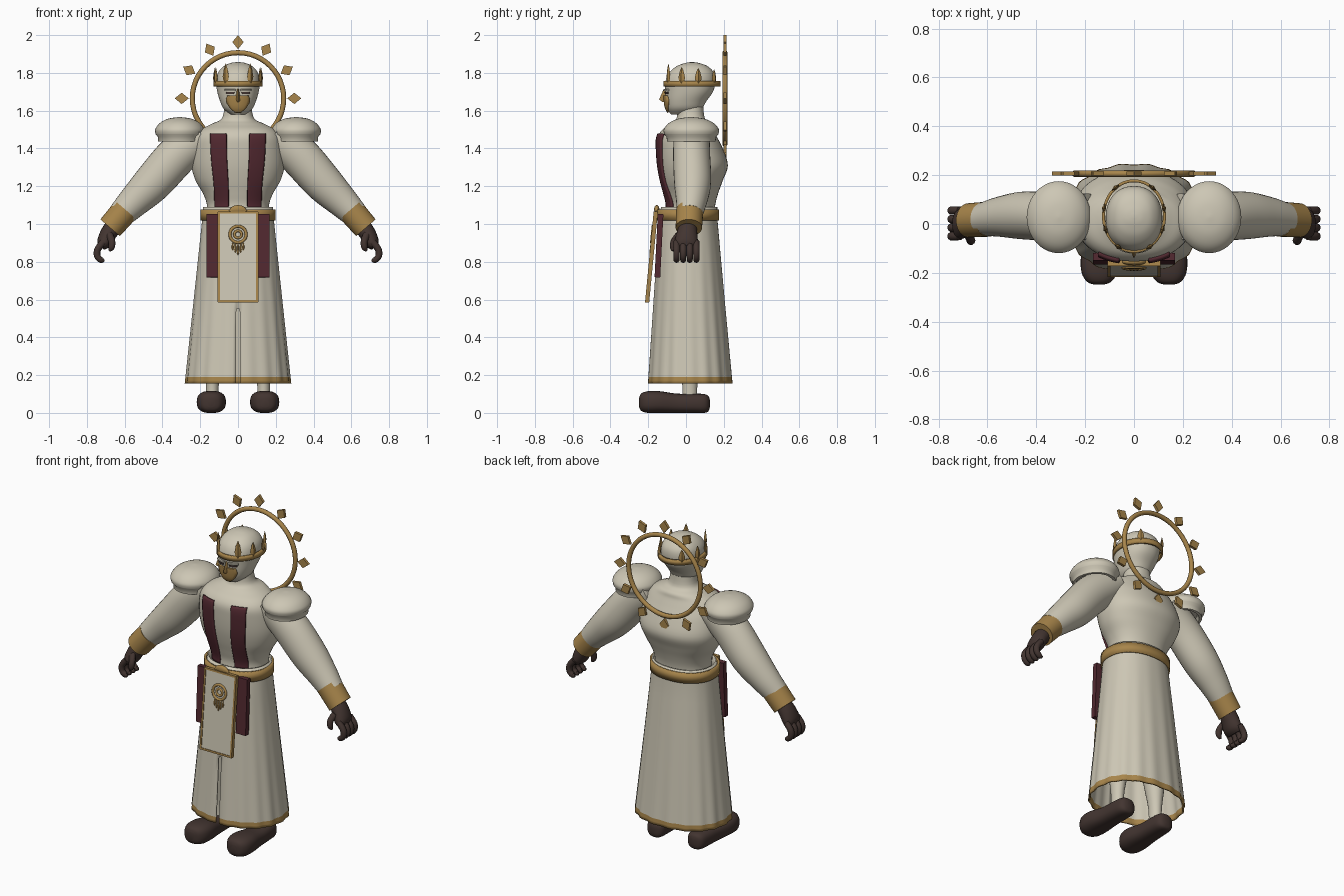
import bpy, bmesh, math
from math import sin, cos, pi, radians, copysign
from mathutils import Vector

cube = bpy.data.objects.get("Cube")
if cube:
    bpy.data.objects.remove(cube, do_unlink=True)


def material(name, rgb):
    m = bpy.data.materials.new(name)
    m.use_nodes = True
    m.diffuse_color = (*rgb, 1)
    m.node_tree.nodes["Principled BSDF"].inputs["Base Color"].default_value = (*rgb, 1)
    return m


CREAM = material("cream cloth", (0.61, 0.57, 0.46))
GOLD = material("dull gold", (0.39, 0.235, 0.07))
MAROON = material("dark maroon", (0.085, 0.022, 0.03))
BROWN = material("dark brown leather", (0.055, 0.035, 0.03))


def finish(ob, mat, mirror=False, angle=40):
    ob.data.materials.append(mat)
    ob.data.shade_smooth()
    ob.data.set_sharp_from_angle(angle=radians(angle))
    if mirror:
        ob.modifiers.new("mirror", 'MIRROR')
    return ob


def loft(name, rings, mat, mirror=False, closed=True, caps=True, keep=None, thick=0):
    """Skin a list of rings; open rows make a sheet."""
    bm = bmesh.new()
    rows = [[bm.verts.new(p) for p in r] for r in rings]
    n = len(rows[0])
    for a, b in zip(rows, rows[1:]):
        for i in range(n if closed else n - 1):
            j = (i + 1) % n
            quad = (a[i], a[j], b[j], b[i])
            mid = sum((v.co for v in quad), Vector()) / 4
            if keep is None or keep(mid):
                bm.faces.new(quad)
    if closed and caps:
        bm.faces.new(rows[0])
        bm.faces.new(rows[-1])
    bmesh.ops.recalc_face_normals(bm, faces=bm.faces)
    me = bpy.data.meshes.new(name)
    bm.to_mesh(me)
    bm.free()
    ob = bpy.data.objects.new(name, me)
    bpy.context.collection.objects.link(ob)
    finish(ob, mat, mirror)
    if thick:
        s = ob.modifiers.new("thickness", 'SOLIDIFY')
        s.thickness, s.offset = thick, 0
    return ob


def smooth(rows, n=5):
    """Catmull-Rom resampling of rows of numbers."""
    out, last = [], len(rows) - 1
    for i in range(last):
        quad = [rows[max(0, min(last, i + d))] for d in (-1, 0, 1, 2)]
        for k in range(n):
            t = k / n
            out.append([0.5 * (2 * b + (c - a) * t + (2 * a - 5 * b + 4 * c - d) * t * t
                               + (3 * b - a - 3 * c + d) * t ** 3) for a, b, c, d in zip(*quad)])
    return out + [list(rows[-1])]


def power(v, p):
    return copysign(abs(v) ** (2 / p), v)


def section(z, rx, yf, yb, p=2.2, n=48, folds=0, depth=0):
    """Horizontal rounded section from front yf to back yb."""
    pts = []
    for i in range(n):
        a = -pi / 2 + (i + 0.5) * 2 * pi / n
        f = 1 + depth * cos(folds * a)
        pts.append((f * rx * power(cos(a), p), (yf + yb) / 2 + f * (yb - yf) / 2 * power(sin(a), p), z))
    return pts


def front(rows, x, z, p=2.2):
    """Front y of a lofted body at x, z."""
    for a, b in zip(rows, rows[1:]):
        if a[0] <= z <= b[0]:
            t = (z - a[0]) / (b[0] - a[0])
            _, rx, yf, yb = [u + (v - u) * t for u, v in zip(a, b)]
            return (yf + yb) / 2 - (yb - yf) / 2 * max(0, 1 - abs(x / rx) ** p) ** (1 / p)
    return 0


def applique(name, body, rows, mat, gap, thick, mirror=False):
    """Plate that follows the front of a body; rows are z, x0, x1."""
    grid = []
    for z, x0, x1 in smooth(rows, 6):
        xs = [x0 + (x1 - x0) * i / 8 for i in range(9)]
        grid.append([(x, front(body, x, z) - gap, z) for x in xs])
    return loft(name, grid, mat, mirror, closed=False, thick=thick)


def tube(name, rows, mat, n=20, steps=5, mirror=True):
    """Tube along rows of x, y, z, in-plane radius, y radius."""
    rows = smooth(rows, steps)
    pts = [Vector(r[:3]) for r in rows]
    rings = []
    for i, r in enumerate(rows):
        t = pts[min(i + 1, len(pts) - 1)] - pts[max(i - 1, 0)]
        side = Vector((0, 1, 0)).cross(t).normalized()
        rings.append([pts[i] + side * r[3] * cos(a) + Vector((0, r[4] * sin(a), 0))
                      for a in (2 * pi * k / n for k in range(n))])
    return loft(name, rings, mat, mirror)


def box(name, loc, size, mat, tilt=0, mirror=False):
    x, y, z = (s / 2 for s in size)
    spin = lambda v: Vector((v[0], v[1] * cos(tilt) - v[2] * sin(tilt), v[1] * sin(tilt) + v[2] * cos(tilt)))
    rings = [[Vector(loc) + spin(v) for v in ((-x, -y, h), (x, -y, h), (x, y, h), (-x, y, h))] for h in (-z, z)]
    return loft(name, rings, mat, mirror)


def torus(name, loc, R, r, mat, tilt=0):
    bpy.ops.mesh.primitive_torus_add(location=loc, rotation=(pi / 2 + tilt, 0, 0), major_radius=R,
                                     minor_radius=r, major_segments=48, minor_segments=10)
    ob = bpy.context.object
    ob.name = name
    return finish(ob, mat, angle=80)


# Torso with neck: z, half width, front, back
body = smooth([(1.03, .17, -.11, .15), (1.10, .165, -.10, .155), (1.16, .185, -.112, .17),
               (1.23, .225, -.13, .195), (1.31, .247, -.145, .222), (1.40, .24, -.152, .195),
               (1.46, .225, -.15, .165), (1.50, .195, -.125, .145), (1.53, .14, -.08, .135),
               (1.56, .085, -.05, .10), (1.64, .07, -.045, .09)])
loft("torso", [section(*r) for r in body], CREAM)
applique("chest_stripe", body, [(1.08, .05, .12), (1.2, .05, .125), (1.35, .058, .14), (1.475, .06, .145)],
         MAROON, .004, .016, True)

# Head and face
skull = smooth([(1.58, .04, -.08, .05), (1.61, .076, -.1, .085), (1.65, .095, -.108, .108),
                (1.70, .11, -.11, .143), (1.75, .116, -.11, .155), (1.80, .106, -.09, .148),
                (1.835, .077, -.05, .115), (1.852, .04, -.005, .07), (1.857, .008, .025, .04)])
loft("head", [section(*r) for r in skull], CREAM)
applique("face_mask", skull, [(1.592, -.012, .012), (1.615, -.04, .04), (1.65, -.06, .06), (1.68, -.055, .055)],
         GOLD, .004, .012)
applique("eye", skull, [(1.688, .022, .06), (1.698, .018, .062)], BROWN, .001, .006, True)
applique("brow", skull, [(1.704, .014, .068), (1.714, .014, .068)], CREAM, .004, .012, True)
loft("nose", [[(-w, -.1, z), (w, -.1, z), (0, y, z)]
              for z, w, y in ((1.645, .016, -.125), (1.66, .018, -.142), (1.715, .009, -.118))], GOLD)

# Crown band with leaf points
loft("crown_band", [section(z, .125, -.113, .177, 2) for z in (1.727, 1.757)], GOLD, caps=False, thick=.012)
for i, (deg, top) in enumerate(((31, 1.85), (68, 1.83), (103, 1.825), (143, 1.82))):
    a = radians(deg)
    cx, cy = .126 * sin(a), .032 - .146 * cos(a)
    rings = []
    for f, w in ((0, .012), (.35, .019), (.7, .012), (1, .001)):
        z = 1.745 + (top - 1.745) * f
        rings.append([(cx + u * w * cos(a) + v * sin(a) * w * .5, cy + u * w * sin(a) - v * cos(a) * w * .5, z)
                      for u, v in ((1, 0), (0, 1), (-1, 0), (0, -1))])
    loft(f"crown_point_{i + 1}", rings, GOLD, True)

# Halo ring with diamond rays
HALO = (0, .206, 1.665)
torus("halo_ring", HALO, .242, .0135, GOLD)
for i in range(12):
    a = i * pi / 6
    out, side = Vector((sin(a), 0, cos(a))), Vector((cos(a), 0, -sin(a)))
    mid = Vector(HALO) + out * .298
    loft(f"halo_ray_{i + 1}", [[mid + out * u * .037 + side * v * .03 + Vector((0, d, 0))
                                for u, v in ((1, 0), (0, 1), (-1, 0), (0, -1))] for d in (-.008, .008)], GOLD)

# Shoulder caps: radius, height
dome = smooth([(.004, 1.566), (.06, 1.558), (.105, 1.535), (.13, 1.502), (.128, 1.475)], 4)
dome += [[.117, 1.462], [.115, 1.436], [.1, 1.436], [.09, 1.46]]
loft("shoulder_cap", [[(.308 + r * cos(a), .028 + 1.12 * r * sin(a), z) for a in (2 * pi * k / 40 for k in range(40))]
                      for r, z in dome], CREAM, True)

# Arms, cuffs and gloves
tube("arm", [(.19, .03, 1.47, .1, .095), (.32, .03, 1.365, .108, .098), (.45, .035, 1.22, .103, .098),
             (.55, .03, 1.12, .085, .082), (.62, .02, 1.05, .07, .068)], CREAM, 32)
tube("cuff", [(.595, .02, 1.075, .072, .072), (.677, .015, .98, .068, .07)], GOLD, 32, 1)
tube("palm", [(.65, .01, 1.0, .045, .045), (.685, .005, .95, .044, .055), (.71, .0, .9, .038, .062),
              (.725, .0, .875, .02, .05)], BROWN)
for i in range(4):
    y = -.05 + .035 * i
    tube(f"finger_{i + 1}", [(.712, y, .905, .018, .017), (.743, y, .865, .018, .018),
                             (.744, y, .828, .017, .017), (.722, y, .808, .015, .015),
                             (.708, y, .812, .006, .006)], BROWN, 10)
tube("thumb", [(.685, -.035, .95, .02, .02), (.668, -.064, .91, .018, .018), (.67, -.07, .875, .016, .015),
               (.682, -.068, .858, .006, .006)], BROWN, 10)

# Skirt with soft folds, front slit and gold hem
rings = []
for z in (.155, .172, .19, .27, .37, .46, .55, .66, .78, .9, 1.03):
    t = (1.03 - z) / .875
    rings.append(section(z, .185 + .09 * t, -.14 - .057 * t, .162 + .08 * t, n=108, folds=18, depth=.014 * t))
rings.append(section(1.09, .18, -.128, .162, n=108))
skirt = loft("skirt", rings, CREAM, caps=False, thick=.008,
             keep=lambda c: not (abs(c.x) < .004 and c.y < 0 and c.z < .55))
skirt.data.materials.append(GOLD)
for f in skirt.data.polygons:
    f.material_index = int(f.center.z < .19)

# Belt and buckle
loft("belt", [section(z, .193, -.148, .17) for z in (1.018, 1.078)], GOLD, caps=False, thick=.012)
tube("belt_buckle", [(-.045, -.155, 1.065, .006, .006), (-.025, -.155, 1.075, .018, .012),
                     (0, -.155, 1.078, .022, .014), (.025, -.155, 1.075, .018, .012),
                     (.045, -.155, 1.065, .006, .006)], GOLD, mirror=False)
box("side_sash", (.134, -.143, .885), (.066, .03, .335), MAROON, -.05, True)

# Front panel, its border and emblem, all on one tilted plane
TILT = -.095


def on_panel(z, d=0):
    return (0, -.183 - (z - .825) * math.tan(TILT) - d, z)


box("front_panel", on_panel(.825), (.2, .014, .478), CREAM, TILT)
for name, z in (("panel_top_trim", 1.06), ("panel_bottom_trim", .59)):
    box(name, on_panel(z), (.214, .022, .011), GOLD, TILT)
box("panel_side_trim", (.102, *on_panel(.825)[1:]), (.011, .022, .478), GOLD, TILT, True)
torus("emblem_ring", on_panel(.945, .007), .043, .008, GOLD, TILT)
torus("emblem_core", on_panel(.945, .007), .019, .007, GOLD, TILT)
for i in range(5):
    x, low = (i - 2) * .014, .835 + .012 * abs(i - 2)
    pts = [(x, *on_panel(z, .007)[1:], r, r) for z, r in ((.9, .003), (low + .015, .006), (low, .001))]
    tube(f"emblem_drop_{i + 1}", pts, GOLD, 8, 3, False)

# Legs and boots
tube("leg", [(.135, .02, .07, .034, .04), (.135, .02, .18, .036, .042), (.125, .02, .4, .065, .07),
             (.105, .02, .75, .08, .085)], CREAM)
boot = smooth([(-.248, .02, .03, .08), (-.236, .05, .01, .103), (-.2, .072, 0, .115), (-.14, .077, 0, .115),
               (-.05, .064, 0, .102), (.04, .06, 0, .102), (.095, .054, 0, .1), (.118, .038, .008, .09),
               (.126, .014, .03, .07)], 4)
loft("boot", [[(.138 - y * .02 + w * power(cos(a), 2.6), y, max(0, (lo + hi) / 2 + (hi - lo) / 2 * power(sin(a), 2.6)))
               for a in (2 * pi * k / 28 for k in range(28))] for y, w, lo, hi in boot], BROWN, True)
